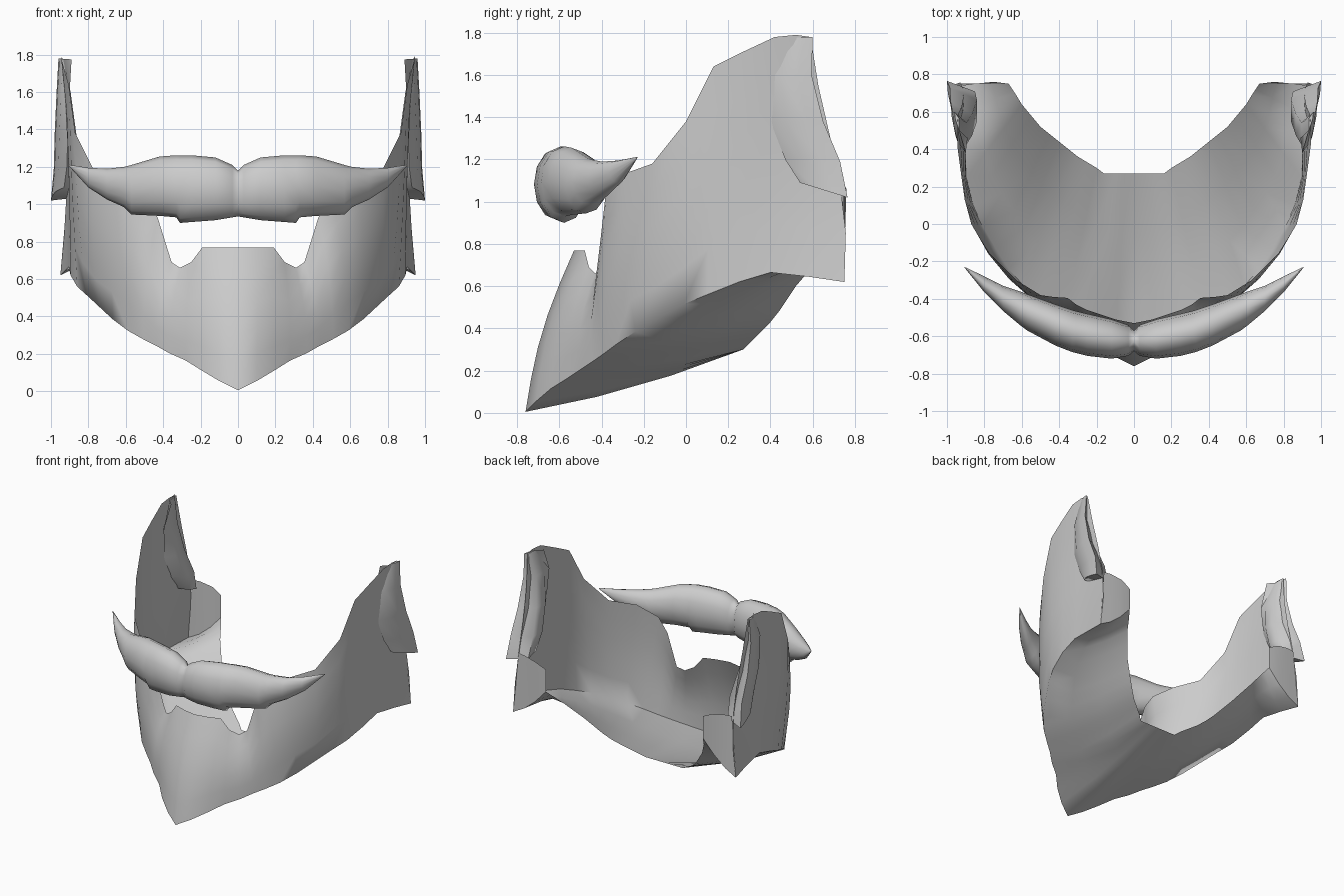
import bpy, bmesh, math
from mathutils import Vector


def make(name, rings, closed, caps=False):
    """Loft a list of point rows into a mirrored, smooth-shaded object."""
    bm = bmesh.new()
    vs = [[bm.verts.new(p) for p in r] for r in rings]
    n = len(rings[0])
    for a, b in zip(vs, vs[1:]):
        for j in range(n if closed else n - 1):
            k = (j + 1) % n
            bm.faces.new((a[j], b[j], b[k], a[k]))
    if caps:
        bm.faces.new(vs[0])
        bm.faces.new(vs[-1][::-1])
    if closed:
        bmesh.ops.recalc_face_normals(bm, faces=bm.faces)
    me = bpy.data.meshes.new(name)
    bm.to_mesh(me)
    bm.free()
    ob = bpy.data.objects.new(name, me)
    bpy.context.collection.objects.link(ob)
    bpy.ops.object.select_all(action='DESELECT')
    ob.select_set(True)
    bpy.context.view_layer.objects.active = ob
    bpy.ops.object.shade_smooth_by_angle(angle=math.radians(70))
    m = ob.modifiers.new("mirror", 'MIRROR')
    m.use_axis[0] = True
    m.merge_threshold = 0.001
    return ob


# Beard shell: neck edge, jaw ridge and upper edge, front to back on one side
neck = [(0, .27, .3), (.05, .27, .3), (.1, .27, .3), (.16, .27, .3), (.2, .3, .33),
        (.25, .33, .36), (.3, .36, .39), (.35, .4, .43), (.4, .44, .48), (.45, .48, .54),
        (.5, .52, .6), (.55, .58, .67), (.6, .64, .74), (.63, .69, .79), (.65, .72, .82),
        (.67, .75, .85)]
jaw = [(0, -.76, .005), (.1, -.71, .055), (.2, -.64, .115), (.28, -.56, .165), (.37, -.5, .205),
       (.44, -.44, .245), (.51, -.39, .28), (.59, -.33, .325), (.67, -.24, .385), (.74, -.13, .45),
       (.81, -.01, .515), (.86, .1, .56), (.895, .25, .62), (.905, .4, .665), (.925, .58, .645),
       (.95, .75, .62)]
top = [(0, -.53, .77), (.1, -.51, .77), (.19, -.48, .77), (.25, -.46, .69), (.31, -.43, .66),
       (.355, -.395, .69), (.43, -.39, .93), (.5, -.38, 1.04), (.63, -.3, 1.13), (.77, -.16, 1.18),
       (.87, 0, 1.38), (.905, .13, 1.64), (.925, .27, 1.71), (.945, .42, 1.78), (.945, .52, 1.79),
       (.94, .59, 1.78)]
push = [.035] * 8 + [.03, .025, .015, .005, -.005, -.02, -.03, -.035]
cols = []
for i, (n, j, u) in enumerate(zip(neck, jaw, top)):
    n, j, u = Vector(n), Vector(j), Vector(u)
    col = []
    for t in (0, .33, .67):
        p = n.lerp(j, t)
        p.z -= .03 * math.sin(math.pi * t)
        col.append(p)
    col.append(j)
    for t in (.2, .4, .6, .8, 1):
        p = j.lerp(u, t)
        s = math.sin(math.pi * t)
        p += Vector((p.x, p.y - .3, 0)).normalized() * s * push[i]
        p.y += .1 * s * (1 - t) * max(0, (i - 12) / 3)
        if i == 0:
            p.x = 0
        col.append(p)
    cols.append(col)
make("beard", cols, False)

# Panel closing the back end of the beard below the ear
low = cols[-1][3::-1]
high = [(.91, .74, 1.08), (.85, .75, 1.08), (.75, .76, 1.06), (.67, .75, 1.02)]
make("beard_back_panel", [high, low], False)

# Flared sideburn tuft: (front y, front z, back y, back z, inner x, outer x)
tuft = [(.46, 1.775, .6, 1.78, .935, .955), (.38, 1.6, .595, 1.6, .895, .965),
        (.40, 1.38, .65, 1.38, .865, .975), (.47, 1.2, .73, 1.19, .84, .98),
        (.54, 1.09, .765, 1.02, .85, .995)]
rings = []
for y0, z0, y1, z1, xi, xo in tuft:
    def at(f, x):
        return (x, y0 + (y1 - y0) * f, z0 + (z1 - z0) * f)
    rings.append([at(0, xo - .065), at(.3, xo - .02), at(.7, xo), at(1, xo + .005),
                  at(.75, xi), at(.3, xi)])
make("sideburn_tuft", rings, True, True)

# Moustache half: (x, front y, back y, bottom z, top z)
stations = [(0, -.68, -.57, .935, 1.18), (.03, -.705, -.54, .93, 1.21), (.12, -.72, -.51, .915, 1.25),
            (.25, -.705, -.48, .905, 1.262), (.31, -.69, -.465, .9, 1.262), (.33, -.685, -.46, .93, 1.262),
            (.42, -.65, -.43, .938, 1.255), (.57, -.57, -.375, .945, 1.21), (.61, -.54, -.36, .985, 1.2),
            (.7, -.465, -.33, 1.025, 1.19), (.8, -.365, -.28, 1.09, 1.195), (.905, -.235, -.23, 1.205, 1.212)]
rings = []
for x, yf, yb, zb, zt in stations:
    ring = []
    for k in range(12):
        a = 2 * math.pi * k / 12
        c, s = math.cos(a), math.sin(a)
        ring.append((x, (yf + yb) / 2 + c * (yb - yf) / 2, (zb + zt) / 2 + s * (zt - zb) / 2))
    rings.append(ring)
make("moustache", rings, True)
